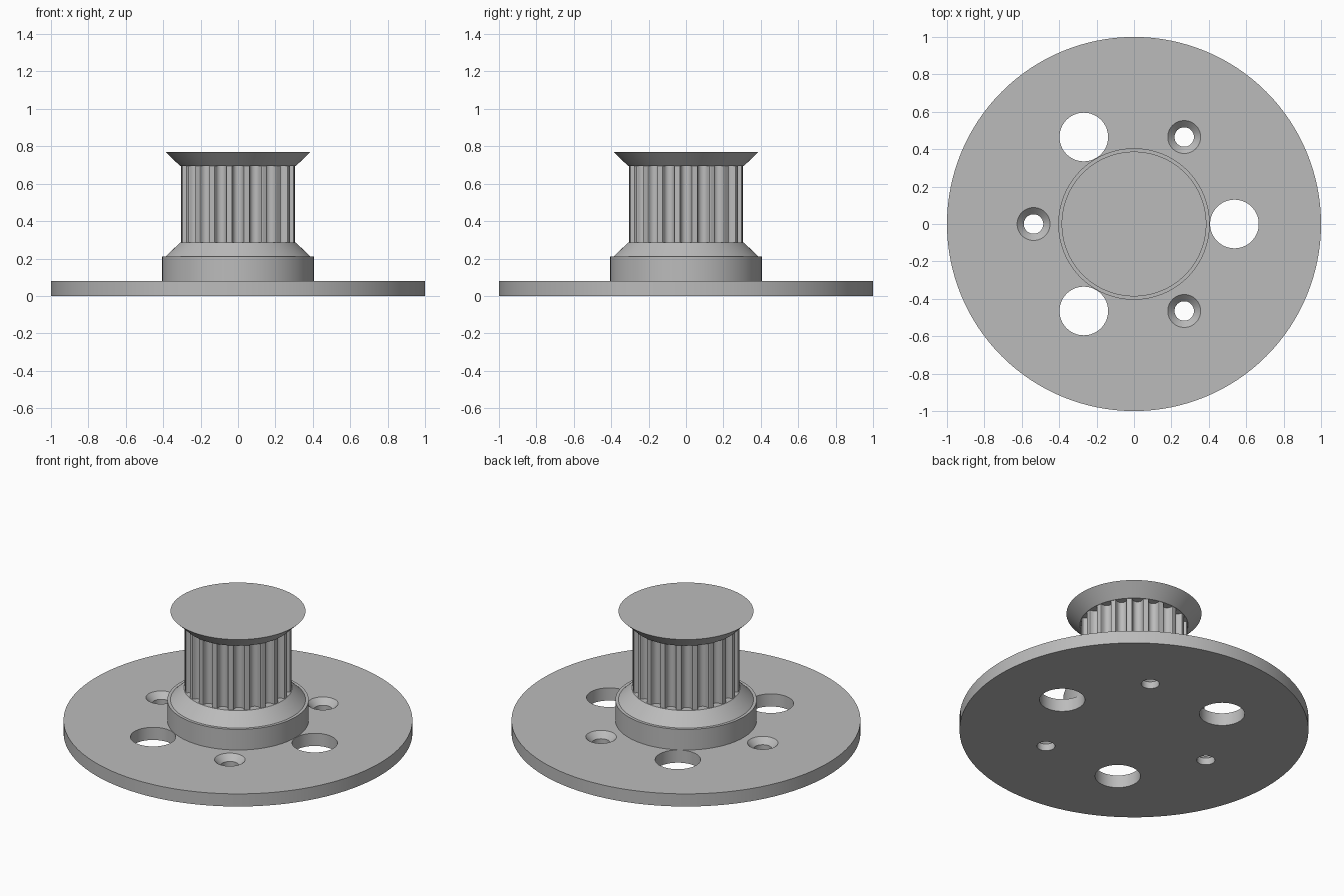
import bpy
import bmesh
from math import cos, sin, pi, radians, sqrt

if "Cube" in bpy.data.objects:
    bpy.data.objects.remove(bpy.data.objects["Cube"], do_unlink=True)

SEGMENTS = 128
grey = bpy.data.materials.new("plain grey")
grey.use_nodes = True
colour = (0.5, 0.5, 0.5, 1)
grey.diffuse_color = colour
grey.node_tree.nodes["Principled BSDF"].inputs["Base Color"].default_value = colour


def circle(radius, count=SEGMENTS):
    return [(radius * cos(2 * pi * i / count), radius * sin(2 * pi * i / count))
            for i in range(count)]


def loft(name, sections, centre=(0, 0)):
    """Closed solid through (outline, height) sections of equal point count."""
    bm = bmesh.new()
    rings = [[bm.verts.new((x + centre[0], y + centre[1], z)) for x, y in outline]
             for outline, z in sections]
    n = len(rings[0])
    for low, high in zip(rings, rings[1:]):
        for i in range(n):
            j = (i + 1) % n
            bm.faces.new((low[i], low[j], high[j], high[i]))
    bm.faces.new(rings[0][::-1])
    bm.faces.new(rings[-1])
    mesh = bpy.data.meshes.new(name)
    bm.to_mesh(mesh)
    bm.free()
    mesh.materials.append(grey)
    obj = bpy.data.objects.new(name, mesh)
    bpy.context.collection.objects.link(obj)
    return obj


def turned(name, profile, centre=(0, 0), count=SEGMENTS):
    return loft(name, [(circle(r, count), z) for r, z in profile], centre)


def smooth(obj):
    bpy.ops.object.select_all(action="DESELECT")
    obj.select_set(True)
    bpy.context.view_layer.objects.active = obj
    bpy.ops.object.shade_smooth_by_angle(angle=radians(25))


# Base plate with three clearance holes and three countersunk screw holes
PLATE_TOP = 0.08
plate = turned("base_plate", [(1, 0), (1, PLATE_TOP)])
cutters = []
for k in range(6):
    angle = k * pi / 3
    spot = (0.537 * cos(angle), 0.537 * sin(angle))
    if k % 2 == 0:
        profile = [(0.13, -0.1), (0.13, 0.2)]
    else:
        profile = [(0.052, -0.1), (0.052, 0.044), (0.088, PLATE_TOP), (0.088, 0.2)]
    cutter = turned("hole_cutter", profile, spot, 64)
    cutter.hide_render = True
    cutters.append(cutter)
    cut = plate.modifiers.new("hole", "BOOLEAN")
    cut.operation = "DIFFERENCE"
    cut.solver = "EXACT"
    cut.object = cutter
bpy.context.view_layer.update()
plate_eval = plate.evaluated_get(bpy.context.evaluated_depsgraph_get())
cut_mesh = bpy.data.meshes.new_from_object(plate_eval)
plate.modifiers.clear()
plate.data = cut_mesh
for cutter in cutters:
    bpy.data.objects.remove(cutter, do_unlink=True)

# Hub collar, with a narrow ledge, and the sloped lower flange
collar = turned("hub_collar", [(0.405, PLATE_TOP), (0.405, 0.21)])
lower_flange = turned("lower_flange", [(0.387, 0.21), (0.31, 0.285)])

# Toothed drum: one rounded groove repeated around the rim
TEETH, RIM = 20, 0.307
half_groove = [(0.0374, 0), (0.0324, 0.0019), (0.0299, 0.0065), (0.0289, 0.0119),
               (0.0274, 0.0172), (0.0252, 0.0222), (0.0226, 0.027),
               (0.0179, 0.0318), (0.0124, 0.0354), (0.0064, 0.0375)]
groove = ([(-x, d) for x, d in half_groove] + [(0, 0.0382)] + half_groove[::-1])
chord = sqrt(RIM ** 2 - half_groove[0][0] ** 2)
outline = []
for t in range(TEETH):
    a = 2 * pi * t / TEETH
    for side, depth in groove:
        r = chord - depth
        outline.append((r * cos(a) - side * sin(a), r * sin(a) + side * cos(a)))
    land = a + pi / TEETH
    outline.append((RIM * cos(land), RIM * sin(land)))
drum = loft("toothed_drum", [(outline, 0.28), (outline, 0.70)])

# Flared top flange
top_flange = turned("top_flange", [(0.31, 0.695), (0.387, 0.77)])

for part in (plate, collar, lower_flange, drum, top_flange):
    smooth(part)
